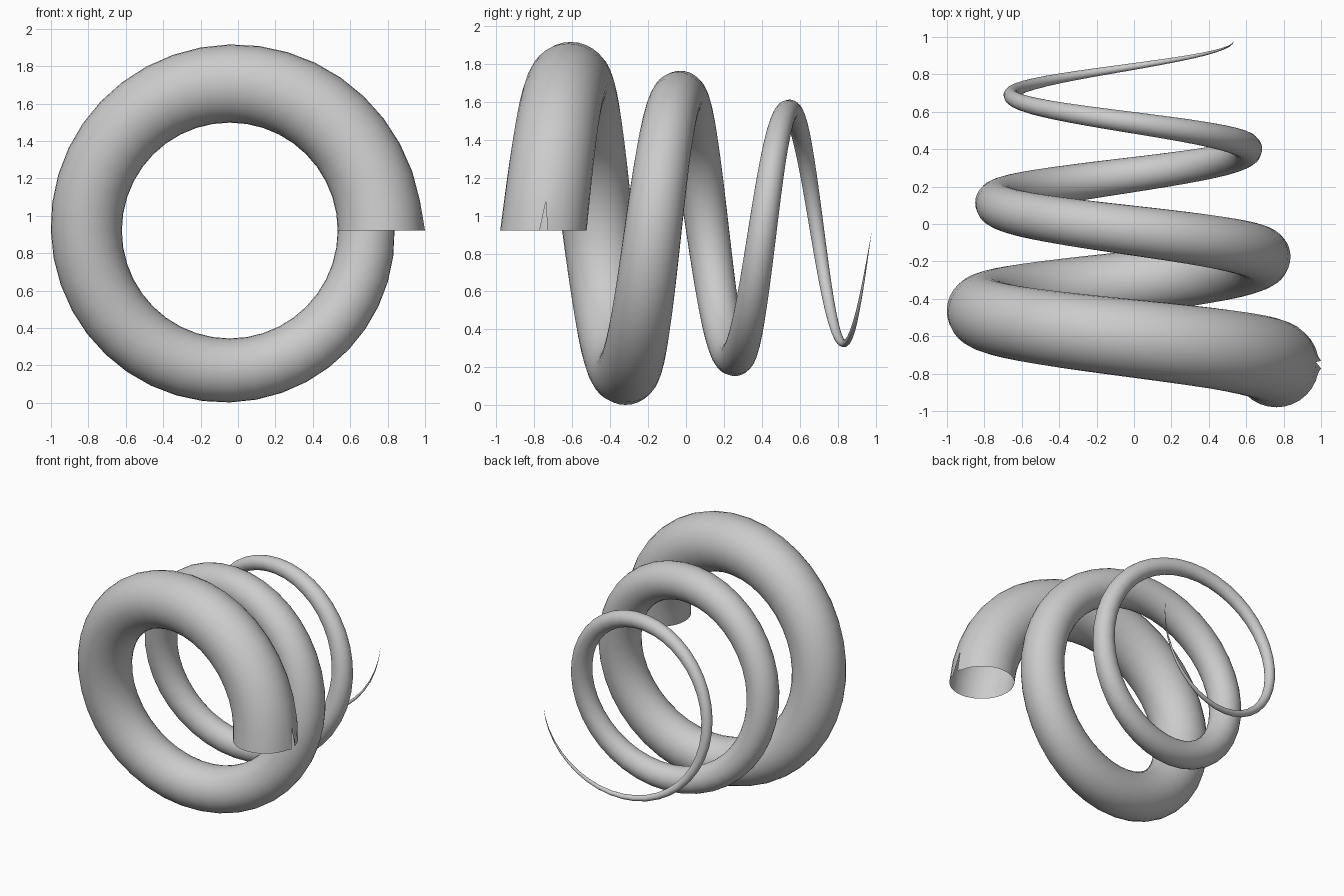
import bpy, bmesh
from math import sin, cos, pi, tau

if "Cube" in bpy.data.objects:
    bpy.data.objects.remove(bpy.data.objects["Cube"])

TURNS, STEPS, SIDES = 3, 40, 32          # coil turns, rings per turn, sides of the tube
INNER, TUBE = 0.577, 0.228               # constant inner radius, starting tube radius
CX, CZ, Y0, Y1 = -0.044, 0.921, -0.752, 0.98
rings = TURNS * STEPS


def point(i, u):
    """Point on the tapering tube: the inner edge stays on a constant cylinder."""
    t = i / rings
    a = t * TURNS * tau
    r = TUBE * (1 - t)
    d = INNER + r * (1 + cos(u))
    return (CX + d * cos(a), Y0 + (Y1 - Y0) * t + r * sin(u), CZ + d * sin(a))


bm = bmesh.new()
grid = [[bm.verts.new(point(i, j * tau / SIDES)) for j in range(SIDES)]
        for i in range(rings)]
tip = bm.verts.new(point(rings, 0))

# Small slit at the outer side of the open mouth
slit = bm.verts.new(grid[0][0].co)
grid[0][0].co.x += 0.011
grid[0][0].co.y += 0.02
slit.co.x += 0.011
slit.co.y -= 0.02

# Tube walls
for i in range(rings - 1):
    for j in range(SIDES):
        k = (j + 1) % SIDES
        end = slit if (i == 0 and k == 0) else grid[i][k]
        bm.faces.new((grid[i][j], grid[i + 1][j], grid[i + 1][k], end))

# Pointed end
for j in range(SIDES):
    bm.faces.new((grid[-1][j], tip, grid[-1][(j + 1) % SIDES]))

bmesh.ops.recalc_face_normals(bm, faces=bm.faces)
# make sure normals point out of the tube
f = min(bm.faces, key=lambda f: f.calc_center_median().x)
if f.normal.x > 0:
    bmesh.ops.reverse_faces(bm, faces=bm.faces)
for f in bm.faces:
    f.smooth = True

mesh = bpy.data.meshes.new("tapered_coil")
bm.to_mesh(mesh)
bm.free()
bpy.context.collection.objects.link(bpy.data.objects.new("tapered_coil", mesh))
